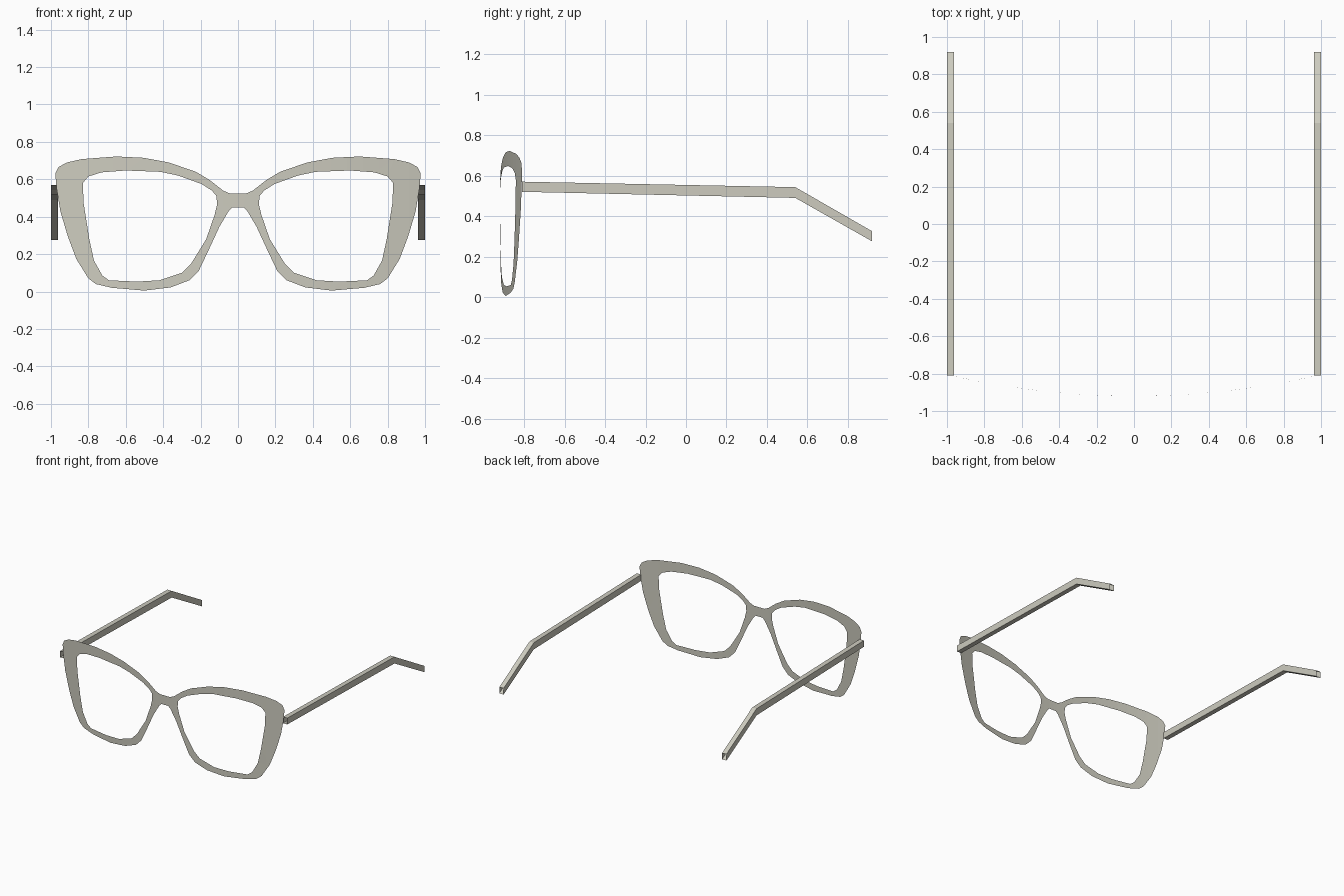
import bpy
import bmesh
from mathutils import Vector

if "Cube" in bpy.data.objects:
    bpy.data.objects.remove(bpy.data.objects["Cube"], do_unlink=True)


def make_material(name, colour):
    mat = bpy.data.materials.new(name)
    mat.use_nodes = True
    mat.diffuse_color = colour
    mat.node_tree.nodes["Principled BSDF"].inputs["Base Color"].default_value = colour
    return mat


def add_object(name, bm, mat):
    mesh = bpy.data.meshes.new(name)
    bm.to_mesh(mesh)
    bm.free()
    mesh.materials.append(mat)
    obj = bpy.data.objects.new(name, mesh)
    bpy.context.collection.objects.link(obj)
    return obj


def add_loop(bm, points):
    """Closed loop of edges in the upright plane y = 0."""
    verts = [bm.verts.new((x, 0, z)) for x, z in points]
    return [bm.edges.new((a, b)) for a, b in zip(verts, verts[1:] + verts[:1])]


stone = make_material("warm grey", (0.61, 0.60, 0.52, 1))

# Outline of one half of the front, from the bridge round the rim and back
rim_outline = [
    (0, .525), (.045, .525), (.08, .54), (.15, .595), (.225, .64), (.37, .69),
    (.505, .715), (.65, .722), (.835, .708), (.915, .69), (.96, .665),
    (.977, .63), (.97, .55), (.95, .43), (.91, .295), (.865, .175), (.80, .07),
    (.76, .04), (.675, .02), (.5, .005), (.36, .022), (.26, .06), (.21, .11),
    (.16, .215), (.10, .345), (.05, .43), (.03, .45), (0, .45)]

# Lens opening
lens_outline = [
    (.112, .465), (.115, .51), (.14, .54), (.195, .575), (.32, .62),
    (.415, .64), (.6, .647), (.73, .637), (.80, .615), (.83, .58),
    (.825, .47), (.795, .28), (.77, .165), (.725, .085), (.69, .06),
    (.54, .053), (.42, .06), (.30, .10), (.25, .15), (.17, .28), (.125, .41)]

# Front: a thin sheet with an opening, sliced upright and bowed backwards
bm = bmesh.new()
edges = add_loop(bm, rim_outline) + add_loop(bm, lens_outline)
bmesh.ops.triangle_fill(bm, edges=edges, use_beauty=True, normal=Vector((0, -1, 0)))
for step in range(1, 12):
    bmesh.ops.bisect_plane(bm, geom=bm.verts[:] + bm.edges[:] + bm.faces[:],
                           plane_co=(step / 12, 0, 0), plane_no=(1, 0, 0))
for face in bm.faces:
    face.normal_update()
    if face.normal.y > 0:
        face.normal_flip()
for vert in bm.verts:
    vert.co.y = -.92 + .115 * vert.co.x ** 2
frame_front = add_object("frame_front", bm, stone)
mirror = frame_front.modifiers.new("Mirror", 'MIRROR')
mirror.use_clip = True

# Temples: square tubes with open ends, bent down behind the ear
temple_path = [(-.81, .57, .52), (.54, .543, .49), (.92, .325, .275)]
for name, side in (("left_temple", 1), ("right_temple", -1)):
    bm = bmesh.new()
    rings = []
    for y, top, bottom in temple_path:
        corners = [(.962, top), (1, top), (1, bottom), (.962, bottom)]
        rings.append([bm.verts.new((side * x, y, z)) for x, z in corners])
    for near, far in zip(rings, rings[1:]):
        for i in range(4):
            j = (i + 1) % 4
            quad = [near[i], far[i], far[j], near[j]]
            bm.faces.new(quad if side > 0 else quad[::-1])
    bmesh.ops.recalc_face_normals(bm, faces=bm.faces[:])
    add_object(name, bm, stone)
